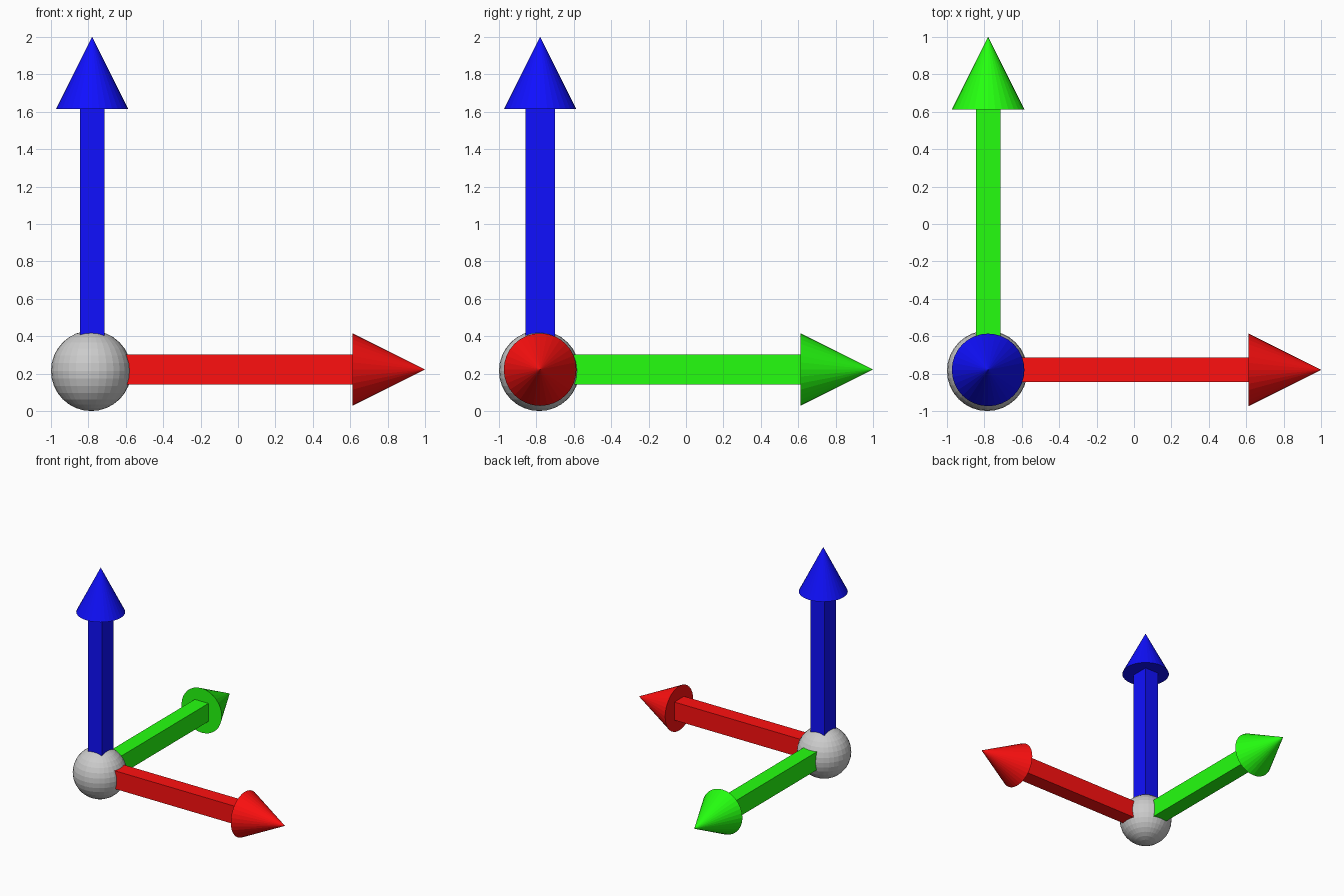
import bpy
from math import pi
from mathutils import Euler, Vector

if "Cube" in bpy.data.objects:
    bpy.data.objects.remove(bpy.data.objects["Cube"])

ORIGIN = Vector((-0.78, -0.78, 0.222))  # where the three arrows meet
LENGTH = 1.78                           # origin to arrow tip
HEAD_LENGTH, HEAD_RADIUS = 0.388, 0.194
SHAFT_WIDTH, SHAFT_HEIGHT = 0.132, 0.158


def paint(obj, name, color):
    mat = bpy.data.materials.get(name) or bpy.data.materials.new(name)
    mat.diffuse_color = (*color, 1)
    mat.use_nodes = True
    mat.node_tree.nodes["Principled BSDF"].inputs["Base Color"].default_value = mat.diffuse_color
    obj.data.materials.append(mat)


def arrow(axis, rotation, color):
    rot = Euler(rotation)
    direction = rot.to_matrix() @ Vector((0, 0, 1))
    base = LENGTH - HEAD_LENGTH

    # rectangular shaft
    bpy.ops.mesh.primitive_cube_add(
        size=1, location=ORIGIN + direction * base / 2, rotation=rot)
    shaft = bpy.context.object
    shaft.scale = (SHAFT_WIDTH, SHAFT_HEIGHT, base)
    shaft.name = axis + "_arrow_shaft"

    # cone head
    bpy.ops.mesh.primitive_cone_add(
        vertices=32, radius1=HEAD_RADIUS, radius2=0, depth=HEAD_LENGTH,
        location=ORIGIN + direction * (base + HEAD_LENGTH / 2), rotation=rot)
    head = bpy.context.object
    head.name = axis + "_arrow_head"

    for part in (shaft, head):
        paint(part, axis + "_arrow_color", color)


# grey ball at the corner
bpy.ops.mesh.primitive_uv_sphere_add(
    segments=32, ring_count=16, radius=0.215, location=(-0.785, -0.785, 0.215))
bpy.context.object.name = "origin_ball"

# three axis arrows
arrow("x", (-pi / 2, 0, -pi / 2), (1, 0.005, 0.005))
arrow("y", (-pi / 2, 0, 0), (0.018, 1, 0.005))
arrow("z", (0, 0, 0), (0.005, 0.005, 1))
